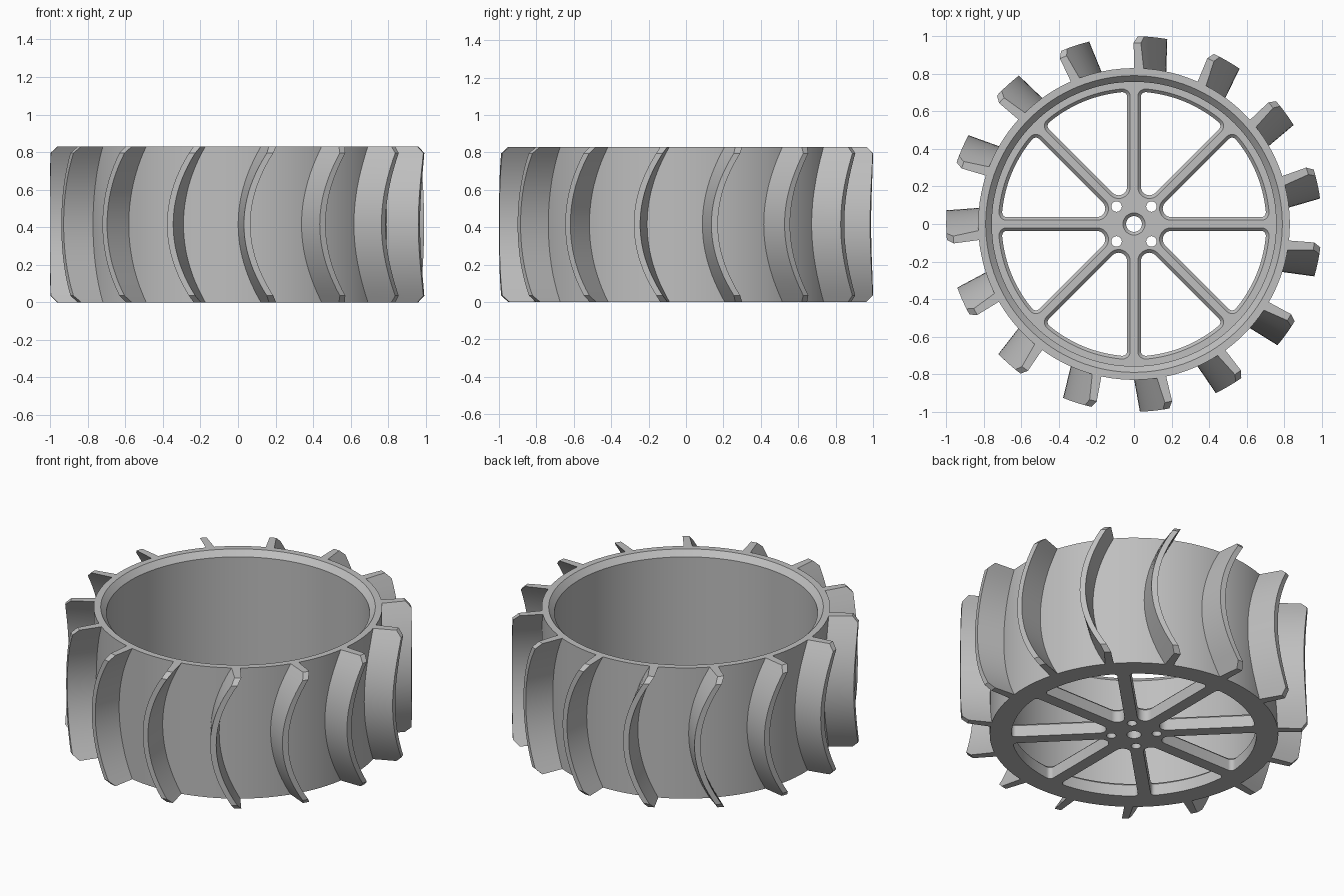
import bpy, bmesh, math
from math import sin, cos, radians, pi

if "Cube" in bpy.data.objects:
    bpy.data.objects.remove(bpy.data.objects["Cube"])

HEIGHT, RADIUS, FLOOR = 0.83, 0.83, 0.09
BLADES, SPOKES = 15, 8

grey = bpy.data.materials.new("light_grey")
grey.use_nodes = True
grey.diffuse_color = (0.52, 0.52, 0.52, 1)
grey.node_tree.nodes["Principled BSDF"].inputs["Base Color"].default_value = grey.diffuse_color


def finish(bm, name):
    bmesh.ops.recalc_face_normals(bm, faces=bm.faces)
    mesh = bpy.data.meshes.new(name)
    bm.to_mesh(mesh)
    bm.free()
    mesh.materials.append(grey)
    obj = bpy.data.objects.new(name, mesh)
    bpy.context.collection.objects.link(obj)
    return obj


def smooth(obj):
    bpy.ops.object.select_all(action='DESELECT')
    obj.select_set(True)
    bpy.context.view_layer.objects.active = obj
    bpy.ops.object.shade_smooth_by_angle(angle=radians(30))


def loft(bm, rings):
    """Skin a closed solid through rings of equal point count."""
    rows = [[bm.verts.new(p) for p in ring] for ring in rings]
    n = len(rows[0])
    for a, b in zip(rows, rows[1:]):
        for i in range(n):
            j = (i + 1) % n
            bm.faces.new((a[i], a[j], b[j], b[i]))
    bm.faces.new(rows[0][::-1])
    bm.faces.new(rows[-1])


def circle(x, y, r, z, n=32):
    return [(x + r * cos(2 * pi * i / n), y + r * sin(2 * pi * i / n), z) for i in range(n)]


def pocket(turn, grow, z):
    """Rounded wedge between two spokes."""
    half = pi / SPOKES
    gap, outer = 0.037 - grow, 0.705 + grow
    tip, corner = 0.045 + grow, 0.025 + grow
    pts = []

    def arc(cx, cy, r, a0, a1, n):
        for i in range(n + 1):
            a = a0 + (a1 - a0) * i / n
            pts.append((cx + r * cos(a), cy + r * sin(a)))

    # round the inner tip, then both outer corners and the long outer edge
    arc((tip + gap) / sin(half), 0, tip, pi / 2 + half, 3 * pi / 2 - half, 12)
    reach = outer - corner
    swing = half - math.asin((gap + corner) / reach)
    arc(reach * cos(swing), -reach * sin(swing), corner, -pi / 2 - half, -swing, 8)
    arc(0, 0, outer, -swing * 0.95, swing * 0.95, 16)
    arc(reach * cos(swing), reach * sin(swing), corner, swing, pi / 2 + half, 8)
    c, s = cos(turn), sin(turn)
    return [(x * c - y * s, x * s + y * c, z) for x, y in pts]


# Drum with chamfered lip and closed floor
bm = bmesh.new()
profile = [(RADIUS, 0), (RADIUS, HEIGHT), (0.79, HEIGHT), (0.757, HEIGHT - 0.035), (0.757, FLOOR)]
loft(bm, [circle(0, 0, r, z, 128) for r, z in profile])
drum = finish(bm, "wheel_drum")

# Cutters for spoke pockets, axle bore and bolt holes
bm = bmesh.new()
CH = 0.017
steps = [(0, -0.05), (0, FLOOR - CH), (CH, FLOOR), (CH, FLOOR + 0.05)]
for k in range(SPOKES):
    turn = (k + 0.5) * 2 * pi / SPOKES
    loft(bm, [pocket(turn, g, z) for g, z in steps])
loft(bm, [circle(0, 0, 0.042 + g, z) for g, z in steps])
for sx in (-1, 1):
    for sy in (-1, 1):
        loft(bm, [circle(sx * 0.093, sy * 0.093, 0.028, z) for z in (-0.05, FLOOR + 0.05)])
cutter = finish(bm, "floor_cutter")
cutter.hide_render = True

mod = drum.modifiers.new("openings", 'BOOLEAN')
mod.operation, mod.solver, mod.object = 'DIFFERENCE', 'EXACT', cutter
bpy.context.view_layer.objects.active = drum
bpy.ops.object.modifier_apply(modifier=mod.name)
bpy.data.objects.remove(cutter)
smooth(drum)

# Curved, tapered treads around the drum
EDGE = 0.035
levels = [0] + [EDGE + (HEIGHT - 2 * EDGE) * i / 22 for i in range(23)] + [HEIGHT]
bm = bmesh.new()
for k in range(BLADES):
    rings = []
    for z in levels:
        bend = 8.4 * (2 * z / HEIGHT - 1) ** 2
        top = 1.0 - EDGE + min(EDGE, z, HEIGHT - z)
        taper = (top - RADIUS) / (1 - RADIUS)
        section = [(0.825, 270.0), (top, 270 + 1.8 * taper),
                   (top, 273.5 + 0.3 * taper), (0.825, 273.5)]
        ring = []
        for r, deg in section:
            a = radians(deg + bend + k * 360 / BLADES)
            ring.append((r * cos(a), r * sin(a), z))
        rings.append(ring)
    loft(bm, rings)
smooth(finish(bm, "curved_treads"))
